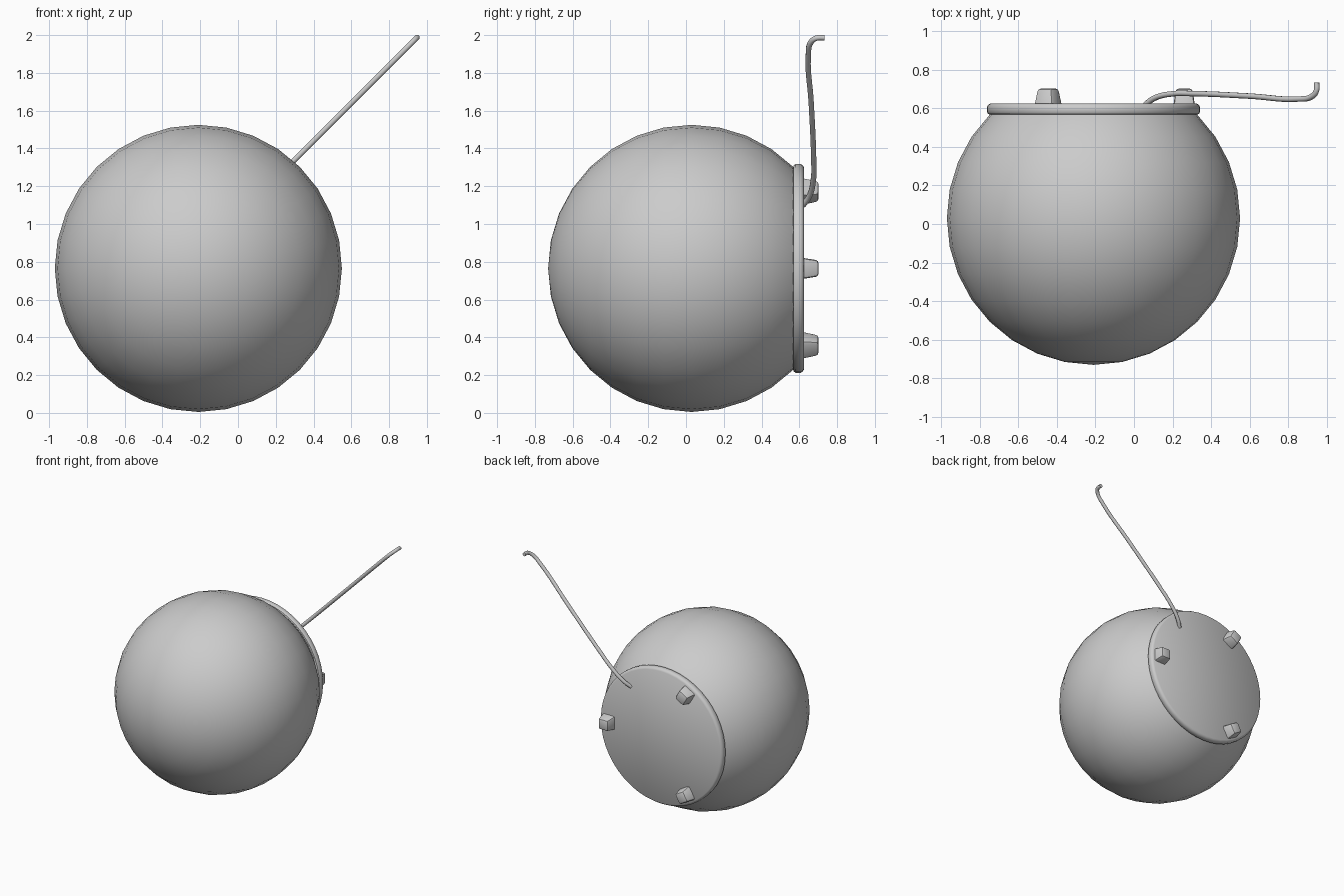
import bpy, bmesh, math
from mathutils import Matrix, Vector

if "Cube" in bpy.data.objects:
    bpy.data.objects.remove(bpy.data.objects["Cube"])

CX, CY, CZ, R = -0.21, 0.03, 0.765, 0.76
RIM_Y0, RIM_Y1, RIM_R = 0.563, 0.625, 0.553


def make_object(name, bm):
    bmesh.ops.recalc_face_normals(bm, faces=bm.faces)
    mesh = bpy.data.meshes.new(name)
    bm.to_mesh(mesh)
    bm.free()
    obj = bpy.data.objects.new(name, mesh)
    bpy.context.collection.objects.link(obj)
    bpy.ops.object.select_all(action='DESELECT')
    obj.select_set(True)
    bpy.context.view_layer.objects.active = obj
    bpy.ops.object.shade_smooth_by_angle(angle=math.radians(35))
    return obj


# Spherical body, pole axis along y, opened where the back plate sits
bm = bmesh.new()
bmesh.ops.create_uvsphere(bm, u_segments=32, v_segments=16, radius=R)
bm.transform(Matrix.Translation((CX, CY, CZ)) @ Matrix.Rotation(math.pi / 2, 4, 'X'))
bmesh.ops.bisect_plane(bm, geom=bm.verts[:] + bm.edges[:] + bm.faces[:],
                       plane_co=(0, RIM_Y0 + 0.02, 0), plane_no=(0, 1, 0), clear_outer=True)
make_object("globe_body", bm)

# Round back plate: rounded profile swept about the y axis
c = 0.018
profile = [(RIM_R - 2 * c, RIM_Y0), (RIM_R - c * 0.4, RIM_Y0 + c * 0.4), (RIM_R, RIM_Y0 + c),
           (RIM_R, RIM_Y1 - c), (RIM_R - c * 0.4, RIM_Y1 - c * 0.4), (RIM_R - c, RIM_Y1)]
SEG = 48
bm = bmesh.new()
rings = []
for r, y in profile:
    rings.append([bm.verts.new((CX + r * math.cos(2 * math.pi * i / SEG), y,
                                CZ + r * math.sin(2 * math.pi * i / SEG))) for i in range(SEG)])
for a, b in zip(rings, rings[1:]):
    for i in range(SEG):
        j = (i + 1) % SEG
        bm.faces.new((a[i], a[j], b[j], b[i]))
bm.faces.new(rings[0])
bm.faces.new(rings[-1])
make_object("back_plate", bm)

# Three tapered, bevelled feet at 120 degree steps on the plate
for k in range(3):
    bm = bmesh.new()
    bmesh.ops.create_cube(bm, size=1)
    for v in bm.verts:
        w = 0.085 if v.co.y > 0 else 0.112
        v.co = Vector((v.co.x * w + 0.47, RIM_Y1 - 0.01 if v.co.y < 0 else 0.702, v.co.z * w))
    edges = [e for e in bm.edges if max(v.co.y for v in e.verts) > 0.69]
    bmesh.ops.bevel(bm, geom=edges, offset=0.015, segments=2, profile=0.5, affect='EDGES')
    bm.transform(Matrix.Translation((CX, 0, CZ)) @ Matrix.Rotation(k * 2 * math.pi / 3, 4, 'Y'))
    make_object(f"foot_{k + 1}", bm)

# Bent cable rising diagonally from the plate
path = [(0.06, 0.62, 1.10), (0.105, 0.652, 1.145), (0.20, 0.675, 1.24), (0.30, 0.676, 1.34),
        (0.60, 0.663, 1.64), (0.86, 0.648, 1.90), (0.92, 0.66, 1.96), (0.945, 0.69, 1.984),
        (0.947, 0.733, 1.986)]
curve = bpy.data.curves.new("cable", 'CURVE')
curve.dimensions = '3D'
curve.bevel_depth = 0.015
curve.bevel_resolution = 2
curve.resolution_u = 6
curve.use_fill_caps = True
spline = curve.splines.new('BEZIER')
spline.bezier_points.add(len(path) - 1)
for p, co in zip(spline.bezier_points, path):
    p.co = co
    p.handle_left_type = p.handle_right_type = 'AUTO'
cable = bpy.data.objects.new("cable", curve)
bpy.context.collection.objects.link(cable)
